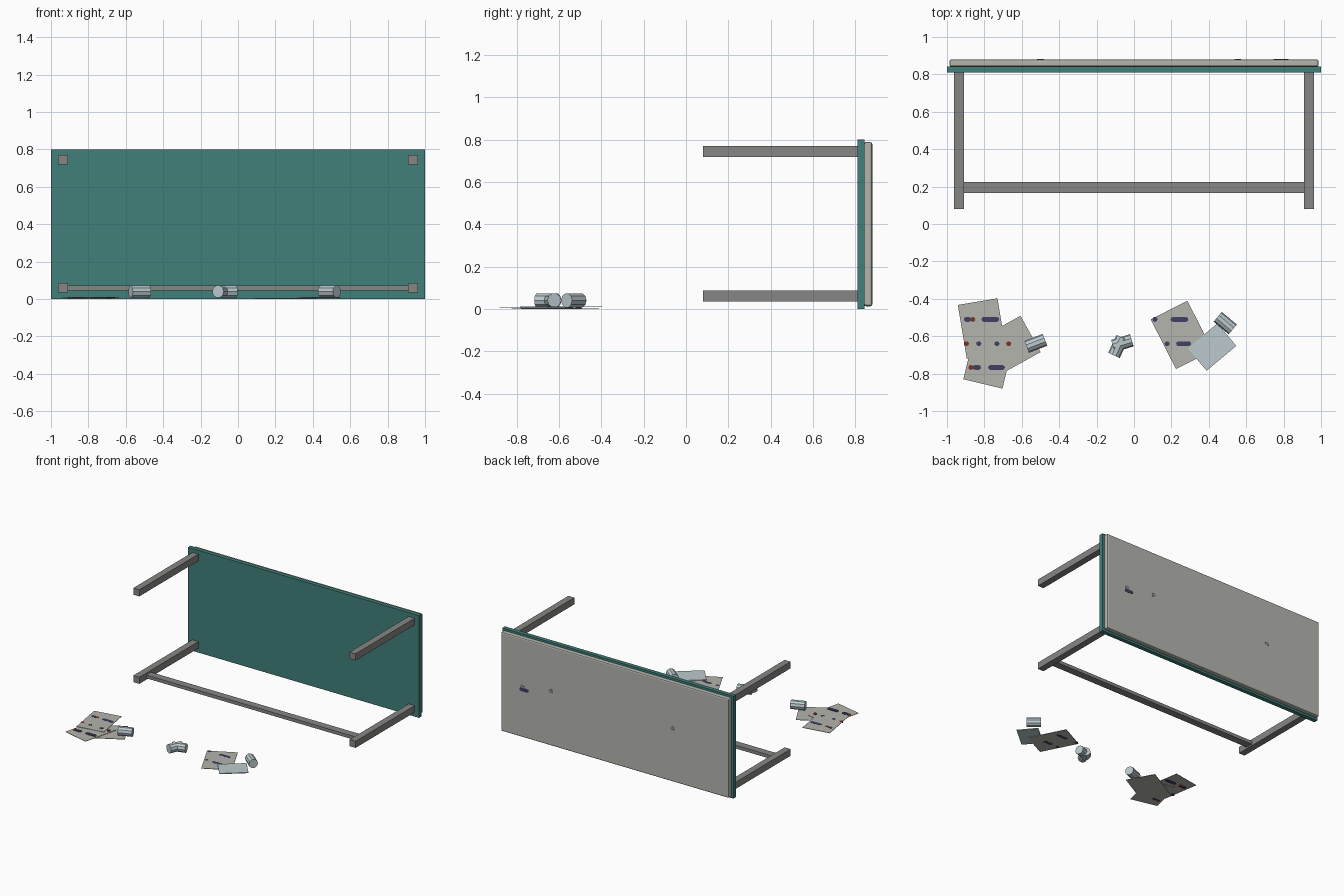
import bpy, math
from mathutils import Matrix

if "Cube" in bpy.data.objects:
    bpy.data.objects.remove(bpy.data.objects["Cube"])


def material(name, rgb):
    m = bpy.data.materials.new(name)
    m.diffuse_color = (*rgb, 1)
    m.use_nodes = True
    m.node_tree.nodes["Principled BSDF"].inputs["Base Color"].default_value = m.diffuse_color
    return m


TEAL = material("teal frame", (0.052, 0.215, 0.195))
STEEL = material("grey metal", (0.24, 0.24, 0.235))
PALE = material("pale grey", (0.46, 0.46, 0.425))
BLUE = material("pale blue", (0.50, 0.59, 0.62))
NAVY = material("navy ink", (0.05, 0.05, 0.13))
RED = material("red ink", (0.22, 0.03, 0.02))


def box(name, lo, hi, mat, bevel=0):
    bpy.ops.mesh.primitive_cube_add(size=1)
    o = bpy.context.object
    o.name = name
    o.data.transform(Matrix.Diagonal([h - l for l, h in zip(lo, hi)] + [1]))
    o.location = [(l + h) / 2 for l, h in zip(lo, hi)]
    o.data.materials.append(mat)
    if bevel:
        b = o.modifiers.new("edge", 'BEVEL')
        b.width, b.segments = bevel, 2
    return o


def sheet(name, x, y, w, d, angle, z, mat, thick=0.003):
    o = box(name, (x - w / 2, y - d / 2, z), (x + w / 2, y + d / 2, z + thick), mat)
    o.rotation_euler.z = math.radians(angle)


def can(name, x, y, angle):
    bpy.ops.mesh.primitive_cylinder_add(
        vertices=10, radius=0.034, depth=0.105, location=(x, y, 0.04),
        rotation=(0, math.pi / 2, math.radians(angle)))
    o = bpy.context.object
    o.name = name
    o.data.materials.append(BLUE)


def dash(name, centre, length, mat, depth, upright=False, r=0.013):
    """Round-ended thin mark, lying flat or on the upright table top."""
    pts = []
    for side in (1, -1):
        for k in range(5):
            a = math.pi * (k / 4 - 0.5) + (0 if side == 1 else math.pi)
            pts.append((side * max(length / 2 - r, 0.001) + r * math.cos(a), r * math.sin(a)))
    n = len(pts)
    verts = [(x, y, s * depth / 2) for s in (-1, 1) for x, y in pts]
    faces = [list(range(n))[::-1], list(range(n, 2 * n))]
    faces += [(i, (i + 1) % n, n + (i + 1) % n, n + i) for i in range(n)]
    me = bpy.data.meshes.new(name)
    me.from_pydata(verts, [], faces)
    me.materials.append(mat)
    o = bpy.data.objects.new(name, me)
    bpy.context.collection.objects.link(o)
    o.location = centre
    if upright:
        o.rotation_euler.x = math.pi / 2


# overturned table
box("table_frame", (-1, 0.81, 0), (1, 0.842, 0.8), TEAL)
box("table_top", (-0.987, 0.841, 0.012), (0.987, 0.88, 0.788), PALE, 0.01)
for sx in (-1, 1):
    for z in (0.06, 0.744):
        box("table_leg", (sx * 0.936 - 0.026, 0.08, z - 0.026),
            (sx * 0.936 + 0.026, 0.812, z + 0.026), STEEL)
box("stretcher", (-0.912, 0.166, 0.045), (0.912, 0.224, 0.071), STEEL)

# small marks on the table top
dash("pen_mark", (0.785, 0.88, 0.385), 0.08, NAVY, 0.003, True)
for x, z in ((0.8, 0.41), (0.555, 0.44), (-0.5, 0.43)):
    dash("stain", (x, 0.88, z), 0.034, STEEL, 0.003, True, 0.017)

# scattered papers
sheet("paper_left_upper", -0.812, -0.558, 0.215, 0.29, 9.5, 0.008, PALE)
sheet("paper_left_lower", -0.774, -0.714, 0.215, 0.29, -13.5, 0.004, PALE)
sheet("paper_left_side", -0.68, -0.658, 0.29, 0.222, 29, 0, PALE)
sheet("paper_right", 0.255, -0.593, 0.22, 0.298, 27, 0.002, PALE)
sheet("card_right", 0.417, -0.658, 0.207, 0.157, 40, 0.005, BLUE, 0.006)

# ink on the papers: x, y, length, colour
left_ink = [(-0.89, -0.51, 0.04, NAVY), (-0.862, -0.51, 0.02, RED), (-0.768, -0.51, 0.095, NAVY),
            (-0.896, -0.64, 0.026, RED), (-0.83, -0.64, 0.026, NAVY), (-0.733, -0.64, 0.026, NAVY),
            (-0.67, -0.64, 0.026, RED), (-0.872, -0.767, 0.02, RED),
            (-0.84, -0.767, 0.045, NAVY), (-0.735, -0.767, 0.09, NAVY)]
for x, y, l, m in left_ink:
    dash("ink_left", (x, y, 0.0075), l, m, 0.009)
for x, y, l, m in [(0.112, -0.51, 0.026, NAVY), (0.243, -0.51, 0.095, NAVY),
                   (0.177, -0.64, 0.026, NAVY), (0.265, -0.64, 0.08, NAVY)]:
    dash("ink_right", (x, y, 0.0035), l, m, 0.004)

# fallen cans
can("can_left", -0.525, -0.638, 21)
can("can_middle_a", -0.085, -0.655, 65)
can("can_middle_b", -0.062, -0.637, 17)
can("can_right", 0.488, -0.53, -40)
